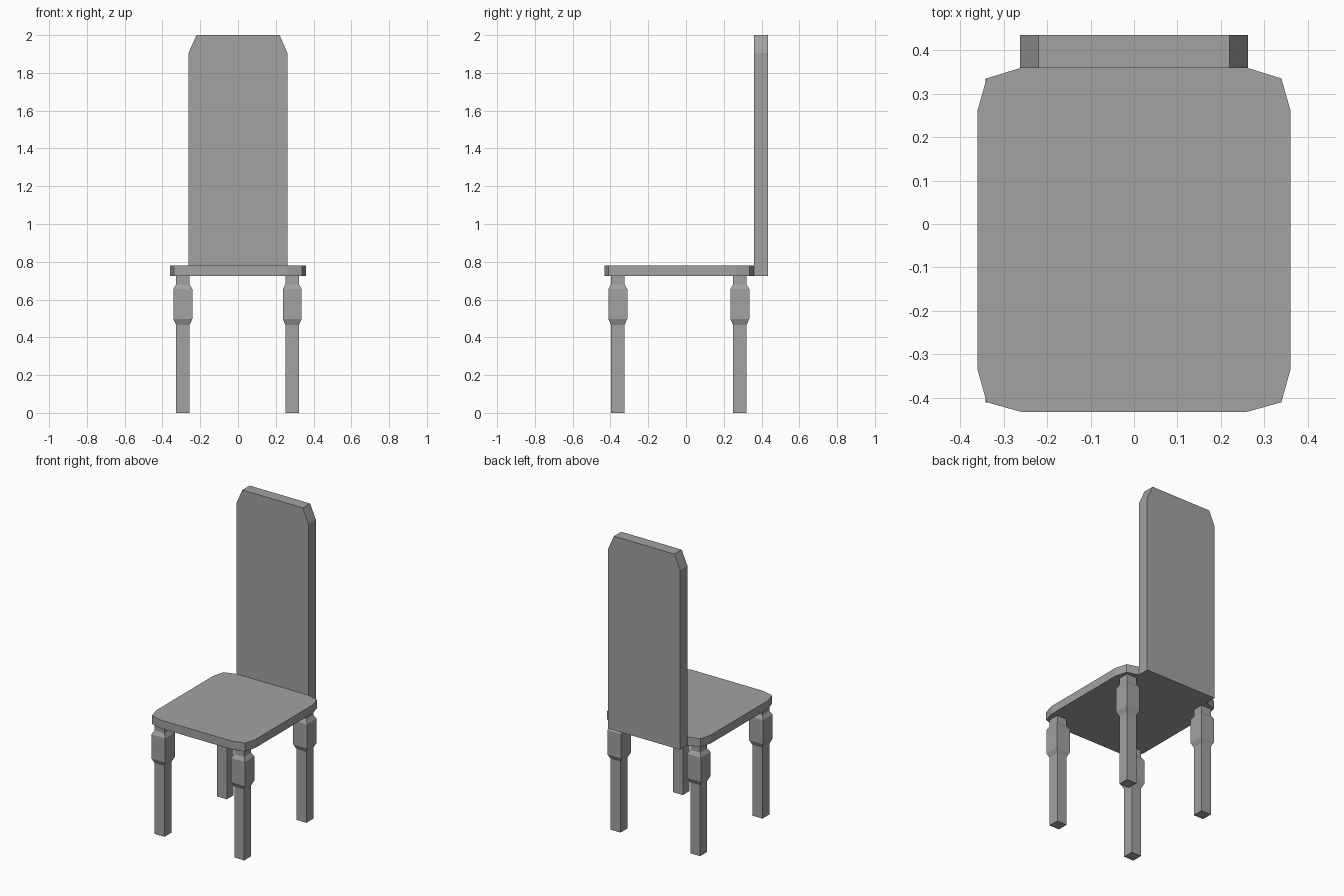
import bpy
import bmesh
from mathutils import Vector

cube = bpy.data.objects.get("Cube")
if cube:
    bpy.data.objects.remove(cube, do_unlink=True)

GREY = (0.36, 0.36, 0.36, 1)
grey = bpy.data.materials.new("plain grey")
grey.use_nodes = True
grey.diffuse_color = GREY
grey.node_tree.nodes["Principled BSDF"].inputs["Base Color"].default_value = GREY


def finish(name, bm):
    """Turn a bmesh into a flat shaded object."""
    bmesh.ops.recalc_face_normals(bm, faces=bm.faces)
    mesh = bpy.data.meshes.new(name)
    bm.to_mesh(mesh)
    bm.free()
    mesh.materials.append(grey)
    obj = bpy.data.objects.new(name, mesh)
    bpy.context.collection.objects.link(obj)
    return obj


def slab(name, outline, offset):
    """Extrude a closed outline into a solid slab."""
    bm = bmesh.new()
    face = bm.faces.new([bm.verts.new(p) for p in outline])
    new = bmesh.ops.extrude_face_region(bm, geom=[face])["geom"]
    moved = [v for v in new if isinstance(v, bmesh.types.BMVert)]
    bmesh.ops.translate(bm, verts=moved, vec=Vector(offset))
    return finish(name, bm)


def mirrored(half):
    """Complete a right-hand outline with its reflection in x."""
    return half + [(-x, y, z) for x, y, z in reversed(half)]


def square_leg(name, x, y, profile):
    """Stack square rings of (half width, height)."""
    bm = bmesh.new()
    rings = [[bm.verts.new((x + sx * w, y + sy * w, z))
              for sx, sy in ((-1, -1), (1, -1), (1, 1), (-1, 1))]
             for w, z in profile]
    for low, high in zip(rings, rings[1:]):
        for i in range(4):
            j = (i + 1) % 4
            bm.faces.new((low[i], low[j], high[j], high[i]))
    bm.faces.new(rings[0])
    bm.faces.new(rings[-1])
    return finish(name, bm)


SEAT_BOTTOM, SEAT_TOP = 0.725, 0.78

# Seat with faceted corners
seat_half = [(0.26, -0.432), (0.339, -0.41), (0.36, -0.335),
             (0.36, 0.261), (0.339, 0.335), (0.261, 0.359)]
slab("seat", mirrored([(x, y, SEAT_BOTTOM) for x, y in seat_half]),
     (0, 0, SEAT_TOP - SEAT_BOTTOM))

# Tall backrest with clipped top corners
back_half = [(0.262, SEAT_BOTTOM), (0.262, 1.905), (0.22, 2.0)]
slab("backrest", mirrored([(x, 0.359, z) for x, z in back_half]), (0, 0.076, 0))

# Square legs with a thicker block below the seat
leg_profile = [(0.036, 0), (0.036, 0.466), (0.05, 0.497),
               (0.05, 0.656), (0.036, 0.68), (0.036, SEAT_BOTTOM)]
for side, x in (("right", -0.292), ("left", 0.287)):
    for end, y in (("front", -0.361), ("back", 0.285)):
        square_leg(f"{end}_{side}_leg", x, y, leg_profile)
